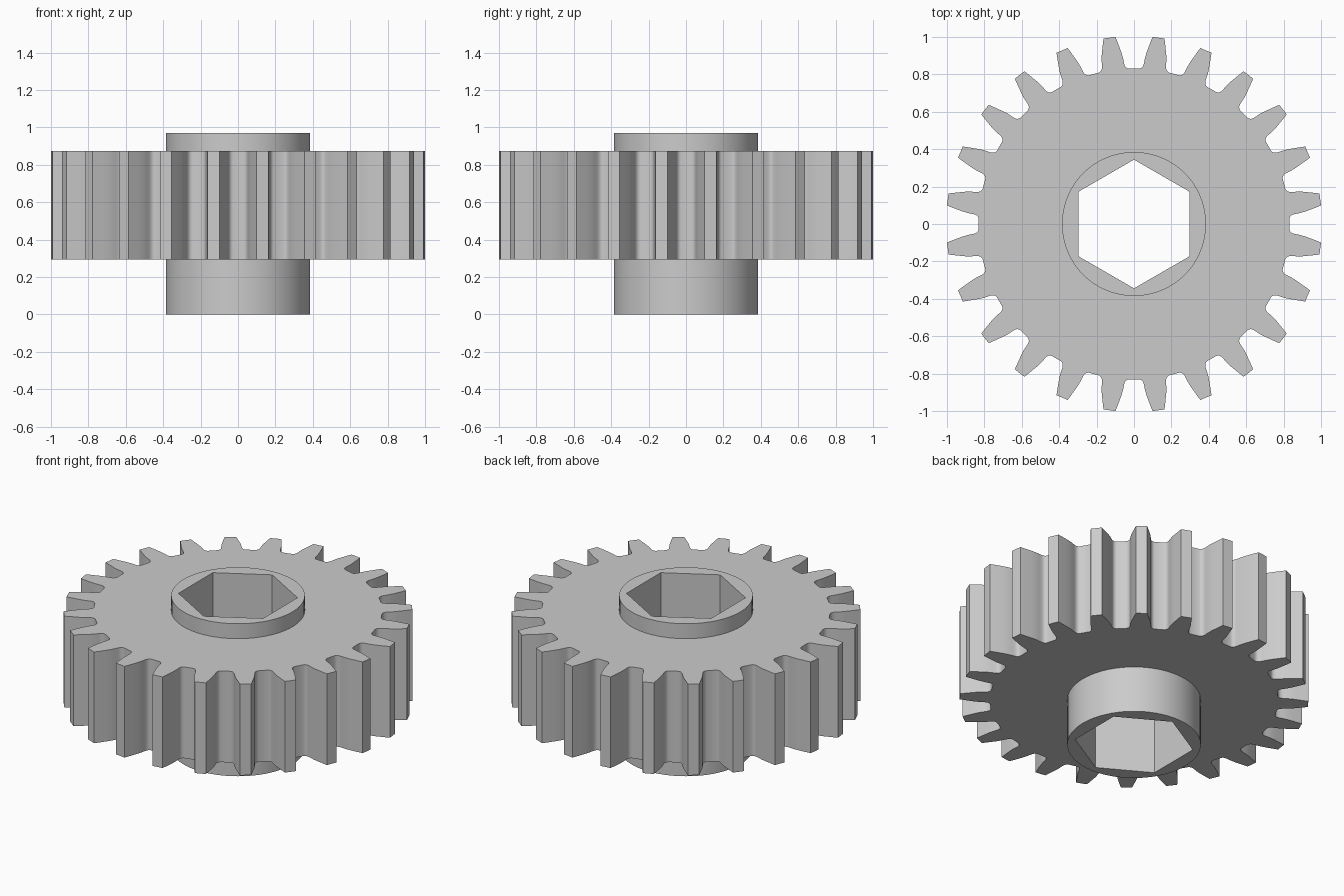
import bpy
import bmesh
from math import cos, sin, radians, tau
from mathutils import Vector

cube = bpy.data.objects.get("Cube")
if cube:
    bpy.data.objects.remove(cube, do_unlink=True)

TEETH = 24
HUB_R, HEX_R = 0.385, 0.344
HUB_TOP, GEAR_BOTTOM, GEAR_TOP = 0.97, 0.295, 0.875

steel = bpy.data.materials.new("plain grey")
steel.use_nodes = True
grey = (0.6, 0.6, 0.6, 1)
steel.diffuse_color = grey
steel.node_tree.nodes["Principled BSDF"].inputs["Base Color"].default_value = grey


def polygon(radius, sides, start=0.0):
    return [(radius * cos(start + tau * i / sides), radius * sin(start + tau * i / sides))
            for i in range(sides)]


def gear_outline():
    # Half of one tooth gap: degrees from the gap centre, radius
    half = [(1.9, 0.831), (2.5, 0.834), (3.0, 0.84), (3.3, 0.848), (3.5, 0.858),
            (3.62, 0.872), (3.85, 0.895), (4.2, 0.92), (4.65, 0.945),
            (5.15, 0.975), (5.65, 1.005)]
    gap = [(-a, r) for a, r in reversed(half)] + half
    return [(r * cos(radians(a + 360 * k / TEETH)), r * sin(radians(a + 360 * k / TEETH)))
            for k in range(TEETH) for a, r in gap]


def ring(bm, loop, z):
    return [bm.verts.new((x, y, z)) for x, y in loop]


def wall(bm, loop, z0, z1, inward=False):
    low, high = ring(bm, loop, z0), ring(bm, loop, z1)
    for i in range(len(loop)):
        j = (i + 1) % len(loop)
        quad = [low[i], low[j], high[j], high[i]]
        bm.faces.new(quad[::-1] if inward else quad)


def cap(bm, outer, inner, z, up):
    edges = []
    for loop in (outer, inner):
        v = ring(bm, loop, z)
        edges += [bm.edges.new((v[i], v[i - 1])) for i in range(len(v))]
    made = bmesh.ops.triangle_fill(bm, use_beauty=True, edges=edges, normal=Vector((0, 0, 1)))
    for f in made["geom"]:
        if isinstance(f, bmesh.types.BMFace):
            f.normal_update()
            if (f.normal.z > 0) != up:
                f.normal_flip()


def finish(bm, name):
    bmesh.ops.remove_doubles(bm, verts=bm.verts[:], dist=0.0001)
    mesh = bpy.data.meshes.new(name)
    bm.to_mesh(mesh)
    bm.free()
    mesh.materials.append(steel)
    obj = bpy.data.objects.new(name, mesh)
    bpy.context.collection.objects.link(obj)
    bpy.ops.object.select_all(action='DESELECT')
    obj.select_set(True)
    bpy.context.view_layer.objects.active = obj
    bpy.ops.object.shade_smooth_by_angle(angle=radians(35))


teeth = gear_outline()
circle = polygon(HUB_R, 72)
hexagon = polygon(HEX_R, 6, tau / 4)

# Toothed wheel around the hub
bm = bmesh.new()
wall(bm, teeth, GEAR_BOTTOM, GEAR_TOP)
cap(bm, teeth, circle, GEAR_BOTTOM, False)
cap(bm, teeth, circle, GEAR_TOP, True)
finish(bm, "toothed_wheel")

# Hub collars above and below the wheel, with a hexagonal through bore
bm = bmesh.new()
wall(bm, circle, 0, GEAR_BOTTOM)
wall(bm, circle, GEAR_TOP, HUB_TOP)
wall(bm, hexagon, 0, HUB_TOP, inward=True)
cap(bm, circle, hexagon, 0, False)
cap(bm, circle, hexagon, HUB_TOP, True)
finish(bm, "hub_with_hex_bore")
